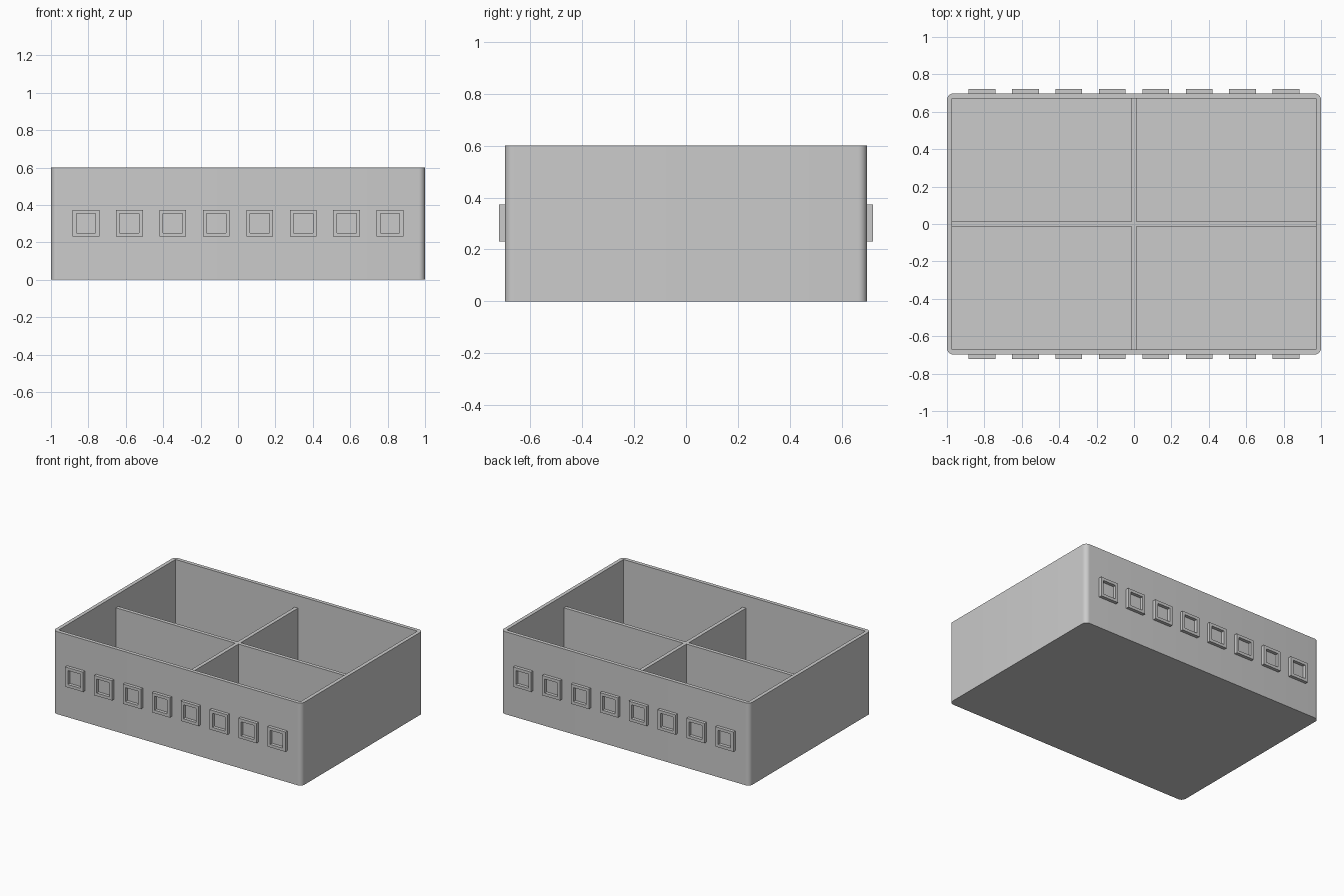
import bpy
import bmesh
from mathutils import Matrix, Vector

if "Cube" in bpy.data.objects:
    bpy.data.objects.remove(bpy.data.objects["Cube"], do_unlink=True)

# Overall sizes
HALF_X, HALF_Y, HEIGHT = 1.0, 0.698, 0.6
WALL = 0.027
CORNER = 0.034
DIVIDER_TOP = 0.51
FRAME, HOLE, FRAME_DEPTH, FRAME_Z = 0.144, 0.102, 0.023, 0.302
COUNT, SPACING = 8, 0.2325

grey = bpy.data.materials.new("light grey plastic")
grey.use_nodes = True
colour = (0.6, 0.6, 0.6, 1)
grey.diffuse_color = colour
grey.node_tree.nodes["Principled BSDF"].inputs["Base Color"].default_value = colour


def make_object(name, bm):
    bmesh.ops.recalc_face_normals(bm, faces=bm.faces)
    mesh = bpy.data.meshes.new(name)
    bm.to_mesh(mesh)
    bm.free()
    mesh.materials.append(grey)
    obj = bpy.data.objects.new(name, mesh)
    bpy.context.collection.objects.link(obj)
    return obj


def add_box(bm, low, high):
    low, high = Vector(low), Vector(high)
    place = Matrix.Translation((low + high) / 2) @ Matrix.Diagonal((high - low).to_4d())
    bmesh.ops.create_cube(bm, size=1, matrix=place)


def cut(target, cutter):
    cutter.hide_render = True
    mod = target.modifiers.new("cut", "BOOLEAN")
    mod.operation = "DIFFERENCE"
    mod.solver = "EXACT"
    mod.object = cutter
    bpy.context.view_layer.objects.active = target
    bpy.ops.object.modifier_apply(modifier=mod.name)
    bpy.data.objects.remove(cutter, do_unlink=True)


# Tray: solid block with rounded upright edges, hollowed by a square-cornered box
bm = bmesh.new()
add_box(bm, (-HALF_X, -HALF_Y, 0), (HALF_X, HALF_Y, HEIGHT))
upright = [e for e in bm.edges if abs(e.verts[0].co.z - e.verts[1].co.z) > 0.1]
bmesh.ops.bevel(bm, geom=upright, offset=CORNER, segments=8, profile=0.5, affect="EDGES")
tray = make_object("tray", bm)

in_x, in_y = HALF_X - WALL, HALF_Y - WALL
bm = bmesh.new()
add_box(bm, (-in_x, -in_y, WALL), (in_x, in_y, HEIGHT + 0.1))
cut(tray, make_object("tray_cutter", bm))

bpy.ops.object.select_all(action="DESELECT")
tray.select_set(True)
bpy.context.view_layer.objects.active = tray
bpy.ops.object.shade_smooth_by_angle(angle=0.6)

# Crossed dividers, lower than the rim
half = WALL / 2
bm = bmesh.new()
add_box(bm, (-in_x, -half, WALL), (in_x, half, DIVIDER_TOP))
make_object("long_divider", bm)
for name, start, end in (("front", -in_y, -half), ("back", half, in_y)):
    bm = bmesh.new()
    add_box(bm, (-half, start, WALL), (half, end, DIVIDER_TOP))
    make_object(name + "_cross_divider", bm)


def square_frame(name, x, side):
    """Square raised frame with an open centre on the front or back wall."""
    bm = bmesh.new()
    rings = []
    for size, depth in ((FRAME, 0), (FRAME, FRAME_DEPTH), (HOLE, FRAME_DEPTH), (HOLE, 0)):
        h = size / 2
        rings.append([bm.verts.new((x + sx * h, side * (HALF_Y + depth), FRAME_Z + sz * h))
                      for sx, sz in ((-1, -1), (1, -1), (1, 1), (-1, 1))])
    for a, b in zip(rings, rings[1:] + rings[:1]):
        for i in range(4):
            j = (i + 1) % 4
            bm.faces.new((a[i], a[j], b[j], b[i]))
    return make_object(name, bm)


# Row of label frames on the front and back walls
for side, wall_name in ((-1, "front"), (1, "back")):
    for i in range(COUNT):
        x = (i - (COUNT - 1) / 2) * SPACING
        square_frame(f"{wall_name}_square_frame_{i + 1}", x, side)
